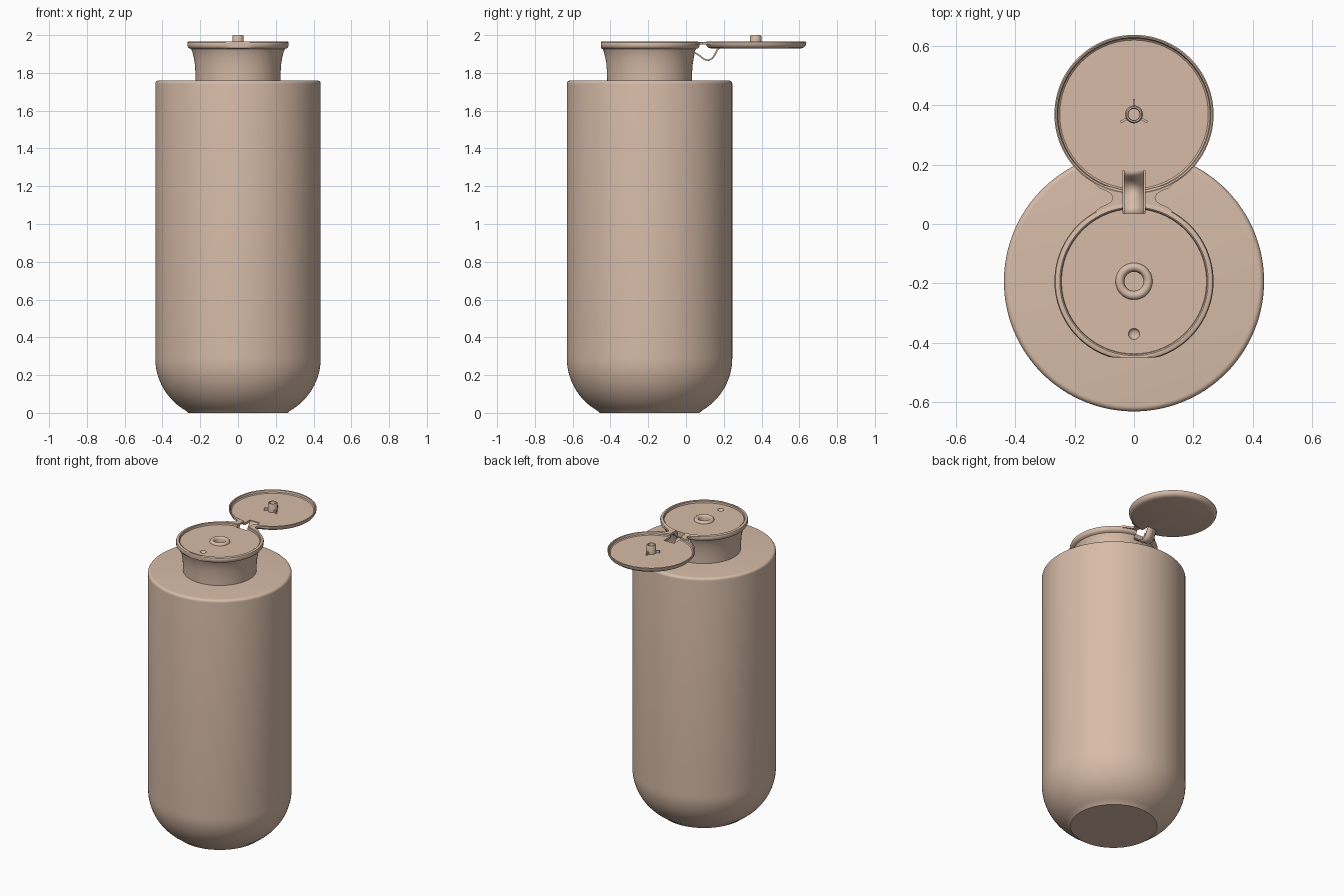
import bpy, bmesh, math

if "Cube" in bpy.data.objects:
    bpy.data.objects.remove(bpy.data.objects["Cube"])

CY, LY = -0.193, 0.369      # axis of bottle and of open lid
tan = bpy.data.materials.new("tan_plastic")
tan.diffuse_color = (0.68, 0.50, 0.39, 1)
tan.use_nodes = True
tan.node_tree.nodes["Principled BSDF"].inputs["Base Color"].default_value = tan.diffuse_color


def make(name, bm):
    bmesh.ops.recalc_face_normals(bm, faces=bm.faces[:])
    me = bpy.data.meshes.new(name)
    bm.to_mesh(me)
    bm.free()
    me.materials.append(tan)
    ob = bpy.data.objects.new(name, me)
    bpy.context.collection.objects.link(ob)
    return ob


def lathe(name, profile, cy, n=96):
    bm = bmesh.new()
    rings = []
    for r, z in profile:
        if r == 0:
            rings.append([bm.verts.new((0, cy, z))])
        else:
            rings.append([bm.verts.new((r * math.cos(2 * math.pi * i / n),
                                        cy + r * math.sin(2 * math.pi * i / n), z)) for i in range(n)])
    for a, b in zip(rings, rings[1:]):
        for i in range(n):
            j = (i + 1) % n
            quad = [a[i % len(a)], a[j % len(a)], b[j % len(b)], b[i % len(b)]]
            bm.faces.new(list(dict.fromkeys(quad)))
    return make(name, bm)


def prism(name, outline, z0, z1):
    bm = bmesh.new()
    f = bm.faces.new([bm.verts.new((x, y, z0)) for x, y in outline])
    top = bmesh.ops.extrude_face_region(bm, geom=[f])["geom"]
    bmesh.ops.translate(bm, verts=[v for v in top if isinstance(v, bmesh.types.BMVert)], vec=(0, 0, z1 - z0))
    return make(name, bm)


def arc(cr, cz, rad, a0, a1, n):
    return [(cr + rad * math.cos(math.radians(a0 + (a1 - a0) * i / n)),
             cz + rad * math.sin(math.radians(a0 + (a1 - a0) * i / n))) for i in range(n + 1)]


def cut(ob, cutter):
    m = ob.modifiers.new("cut", "BOOLEAN")
    m.operation, m.solver, m.object = "DIFFERENCE", "EXACT", cutter
    bpy.context.view_layer.objects.active = ob
    bpy.ops.object.modifier_apply(modifier=m.name)


# Bottle: flat base, rounded lower end, straight wall, filleted shoulder
lathe("bottle_body", [(0, 0), (0.265, 0)] + arc(0.118, 0.29, 0.32, -60, 0, 16)
      + arc(0.420, 1.742, 0.018, 0, 90, 6) + [(0, 1.76)], CY, 128)

# Cap: flared neck, rim, recessed deck and raised pouring hole
cap = lathe("cap", [(0, 1.75), (0.224, 1.75), (0.225, 1.80), (0.229, 1.85), (0.235, 1.885),
                    (0.243, 1.915), (0.248, 1.926), (0.260, 1.931), (0.267, 1.94), (0.268, 1.955),
                    (0.265, 1.962), (0.260, 1.965), (0.250, 1.965), (0.246, 1.962), (0.244, 1.951),
                    (0.064, 1.951)] + arc(0.048, 1.951, 0.014, 0, 180, 8)
            + [(0.032, 1.945), (0.032, 1.86), (0, 1.86)], CY)
for v in cap.data.vertices:          # flat thumb notch on the front of the rim
    v.co.y = max(v.co.y, -0.45)

# Lid: shallow dish lying open behind the cap
lid = lathe("lid", [(0, 1.929), (0.235, 1.929), (0.250, 1.932), (0.260, 1.939), (0.266, 1.950),
                    (0.268, 1.963), (0.264, 1.965), (0.259, 1.963), (0.256, 1.950),
                    (0.250, 1.945), (0, 1.945)], LY)

# Hinge slot through both rims and dimple in the deck
slot = prism("slot_cutter", [(-0.037, 0.036), (0.037, 0.036), (0.037, 0.18), (-0.037, 0.18)], 1.90, 2.05)
dimple = lathe("dimple_cutter", [(0, 1.939)] + arc(0, 1.957, 0.02, -60, 60, 8) + [(0, 1.975)], -0.37, 24)
cut(cap, slot)
cut(cap, dimple)
cut(lid, slot)
for c in (slot, dimple):
    bpy.data.objects.remove(c)

# Sealing pin: hollow tube with three ribs
lathe("lid_pin", [(0, 1.94), (0.030, 1.94), (0.030, 1.993), (0.026, 2.0), (0.021, 2.0),
                  (0.019, 1.99), (0.019, 1.96), (0, 1.96)], LY, 40)
for k in range(3):
    a = math.radians(90 + 120 * k)
    c, s = math.cos(a), math.sin(a)
    prism(f"pin_rib_{k + 1}", [(r * c - w * s, LY + r * s + w * c)
                               for r, w in ((0.025, -0.004), (0.052, -0.004), (0.052, 0.004), (0.025, 0.004))],
          1.94, 1.962)

# Hinge webs joining cap and lid on both sides of the strap
edge = [(0.135, 0.038), (0.115, 0.056), (0.092, 0.066), (0.077, 0.075), (0.071, 0.088),
        (0.077, 0.101), (0.092, 0.111), (0.115, 0.120), (0.135, 0.139)]
for side, sx in (("left", -1), ("right", 1)):
    prism("hinge_web_" + side, [(sx * x, y) for x, y in [(0.037, 0.065)] + edge + [(0.037, 0.115)]],
          1.950, 1.963)

# Hinge strap: thin looped band
bm = bmesh.new()
path = [(0.034, 1.912), (0.055, 1.903), (0.075, 1.889), (0.096, 1.872), (0.118, 1.867),
        (0.138, 1.876), (0.153, 1.897), (0.165, 1.922), (0.182, 1.938)]
rows = [[bm.verts.new((x, y, z)) for x in (-0.033, 0.033)] for y, z in path]
for p, q in zip(rows, rows[1:]):
    bm.faces.new((p[0], p[1], q[1], q[0]))
strap = make("hinge_strap", bm)
m = strap.modifiers.new("thickness", "SOLIDIFY")
m.thickness, m.offset = 0.008, 0

# Smooth shading with crisp edges
bpy.ops.object.select_all(action="DESELECT")
for ob in bpy.context.collection.objects:
    ob.select_set(True)
    bpy.context.view_layer.objects.active = ob
bpy.ops.object.shade_smooth_by_angle(angle=math.radians(35))
